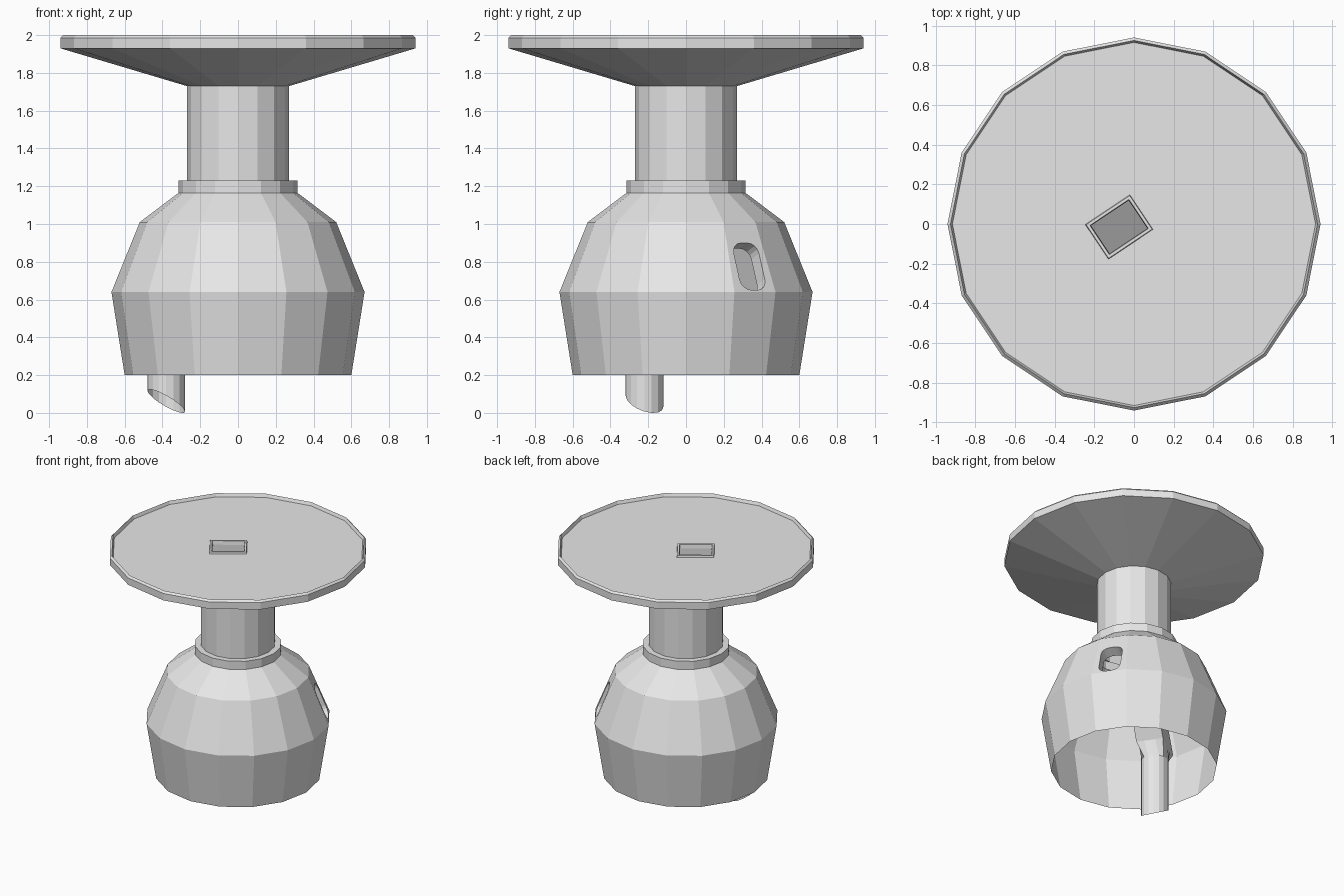
import bpy, bmesh, math
from mathutils import Vector

SIDES = 16
TURN = math.radians(33.75)      # heading shared by the slot and the chute

cube = bpy.data.objects.get("Cube")
if cube:
    bpy.data.objects.remove(cube, do_unlink=True)

grey = bpy.data.materials.new("plain_grey")
grey.use_nodes = True
grey.diffuse_color = (0.8, 0.8, 0.8, 1)
grey.node_tree.nodes["Principled BSDF"].inputs["Base Color"].default_value = (0.8, 0.8, 0.8, 1)


def circle(r, z, cx=0, cy=0):
    steps = [math.tau * i / SIDES for i in range(SIDES)]
    return [Vector((cx + r * math.cos(a), cy + r * math.sin(a), z)) for a in steps]


def rectangle(hx, hy, z, cx, cy):
    """Turned rectangle with as many points as a circle, so both can be lofted."""
    pts = []
    for i in range(SIDES):
        a = math.tau * (i - 2) / SIDES
        c, s = math.cos(a), math.sin(a)
        k = 1 / max(abs(c), abs(s))
        x, y = hx * c * k, hy * s * k
        pts.append(Vector((cx + x * math.cos(TURN) - y * math.sin(TURN),
                           cy + x * math.sin(TURN) + y * math.cos(TURN), z)))
    return pts


def loft(bm, rings):
    loops = [[bm.verts.new(p) for p in ring] for ring in rings]
    faces = []
    for low, high in zip(loops, loops[1:]):
        n = len(low)
        for i in range(n):
            j = (i + 1) % n
            faces.append(bm.faces.new((low[i], low[j], high[j], high[i])))
    return faces


def finish(bm, name):
    bmesh.ops.recalc_face_normals(bm, faces=bm.faces[:])
    mesh = bpy.data.meshes.new(name)
    bm.to_mesh(mesh)
    bm.free()
    mesh.materials.append(grey)
    obj = bpy.data.objects.new(name, mesh)
    bpy.context.collection.objects.link(obj)
    return obj


def lofted(name, rings):
    bm = bmesh.new()
    loft(bm, rings)
    return finish(bm, name)


# Round top: flared underside, bevelled rim, sunken floor, lipped opening
hole = (-0.075, -0.015)
lofted("round_top", [
    circle(0.27, 1.73), circle(0.94, 1.93), circle(0.94, 1.985),
    circle(0.925, 2.0), circle(0.915, 1.975),
    rectangle(0.135, 0.105, 1.975, *hole), rectangle(0.132, 0.102, 1.99, *hole),
    rectangle(0.118, 0.088, 1.99, *hole), rectangle(0.114, 0.084, 1.96, *hole)])

# Neck and its collar
lofted("neck", [circle(0.27, 1.2), circle(0.27, 1.73)])
lofted("collar", [circle(0.315, 1.165), circle(0.315, 1.23), circle(0.27, 1.23)])

# Inner chute: straight shaft, slanted run, funnel and outlet tube
outlet = (-0.38, -0.22)
tip = circle(0.1, 0, *outlet)
for p in tip:                    # slanted cut at the end
    p.z = 0.062 - 0.55 * (p.x - outlet[0]) - 0.3 * (p.y - outlet[1])
lofted("chute", [
    rectangle(0.114, 0.084, 1.96, *hole), rectangle(0.13, 0.1, 1.05, *hole),
    rectangle(0.13, 0.1, 0.6, *outlet), circle(0.1, 0.49, *outlet), tip])

# Bell: open, thin shell with a rounded slot in one facet
bm = bmesh.new()
faces = loft(bm, [circle(0.6, 0.2), circle(0.67, 0.64),
                  circle(0.52, 1.01), circle(0.315, 1.165)])
heading = Vector((math.cos(TURN), math.sin(TURN), 0))
facet = max((f for f in faces if 0.7 < f.calc_center_median().z < 0.95),
            key=lambda f: f.calc_center_median().dot(heading))
edges = list(facet.edges)
center = facet.calc_center_median()
across = Vector((-math.sin(TURN), math.cos(TURN), 0))
normal = facet.normal.copy()
facet.normal_update()
normal = facet.normal.copy()
if normal.dot(heading) < 0:
    normal.negate()
up = normal.cross(across).normalized()
center -= up * (center.z - 0.775) / up.z
bmesh.ops.delete(bm, geom=[facet], context='FACES_ONLY')

slot = []
half_w, half_h, radius = 0.08, 0.134, 0.06
for quarter, (sx, sy) in enumerate(((1, 1), (-1, 1), (-1, -1), (1, -1))):
    for step in range(5):
        a = math.pi / 2 * (quarter + step / 4)
        x = sx * (half_w - radius) + radius * math.cos(a)
        y = sy * (half_h - radius) + radius * math.sin(a)
        slot.append(center + across * x + up * y)
outer = [bm.verts.new(p) for p in slot]
inner = [bm.verts.new(p - normal * 0.08) for p in slot]
for i in range(len(slot)):
    j = (i + 1) % len(slot)
    bm.faces.new((outer[i], outer[j], inner[j], inner[i]))
    edges.append(bm.edges.get((outer[i], outer[j])))
bmesh.ops.triangle_fill(bm, edges=edges, use_beauty=True, normal=normal)
finish(bm, "bell")
